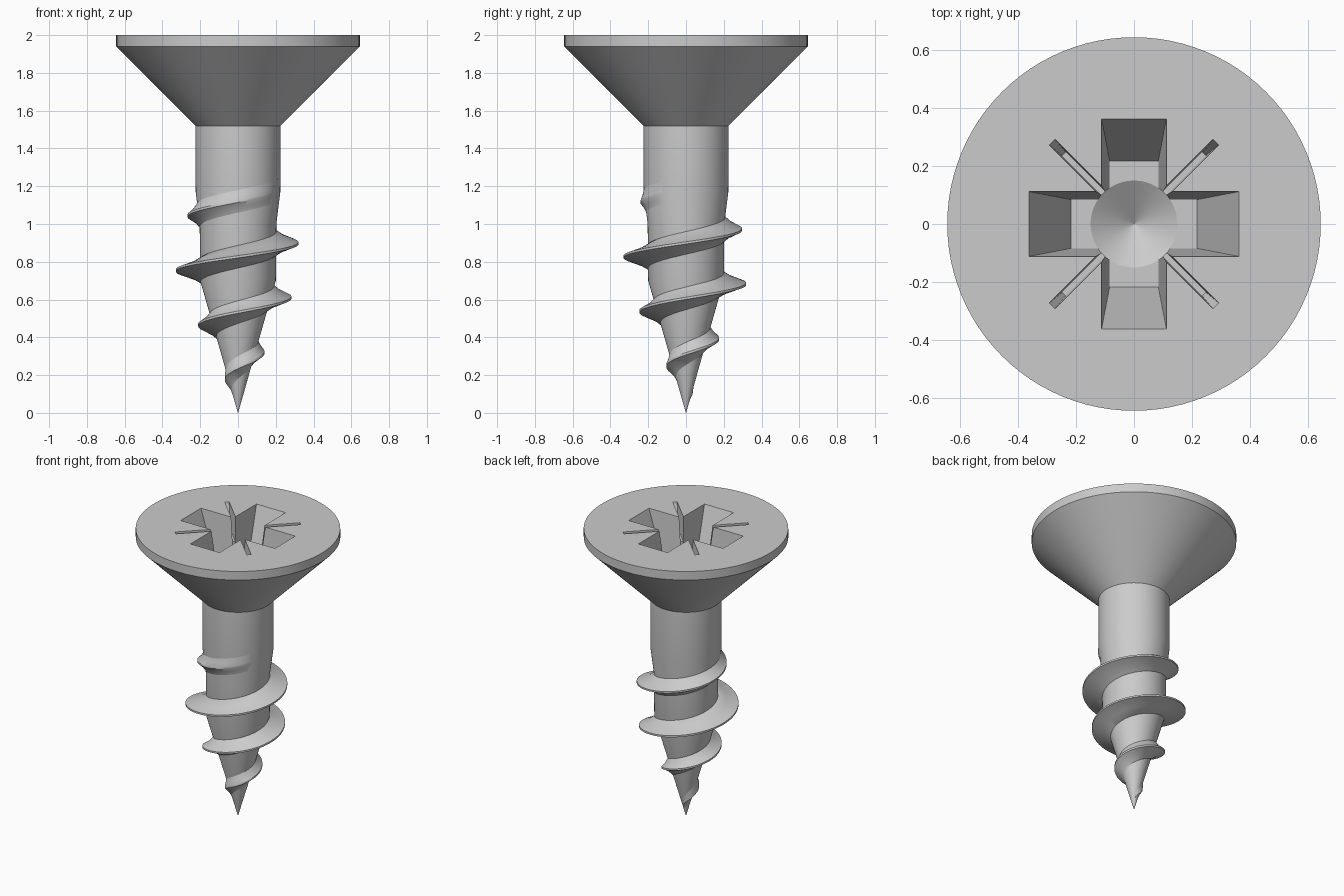
import bpy, bmesh
from math import pi, cos, sin

if "Cube" in bpy.data.objects:
    bpy.data.objects.remove(bpy.data.objects["Cube"])

SEG = 96


def make_object(name, bm):
    bmesh.ops.remove_doubles(bm, verts=bm.verts, dist=1e-5)
    bmesh.ops.recalc_face_normals(bm, faces=bm.faces)
    mesh = bpy.data.meshes.new(name)
    bm.to_mesh(mesh)
    bm.free()
    obj = bpy.data.objects.new(name, mesh)
    bpy.context.collection.objects.link(obj)
    return obj


def loft(name, rings):
    """Skin a list of closed point loops and cap both ends."""
    bm = bmesh.new()
    loops = [[bm.verts.new(p) for p in ring] for ring in rings]
    n = len(loops[0])
    for a, b in zip(loops, loops[1:]):
        for i in range(n):
            j = (i + 1) % n
            bm.faces.new((a[i], a[j], b[j], b[i]))
    bm.faces.new(loops[0][::-1])
    bm.faces.new(loops[-1])
    return make_object(name, bm)


def lathe(name, profile):
    return loft(name, [[(r * cos(2 * pi * i / SEG), r * sin(2 * pi * i / SEG), z)
                        for i in range(SEG)] for r, z in profile])


def tapered_bar(name, top, bottom, depth, angle):
    """Bar sunk below z = 2, narrowing downwards, turned about z."""
    rings = []
    for z in (2 - depth, 2.04):
        t = (z - 2 + depth) / depth
        x, y = (b + (a - b) * t for a, b in zip(top, bottom))
        rings.append([(u * x * cos(angle) - v * y * sin(angle),
                       u * x * sin(angle) + v * y * cos(angle), z)
                      for u, v in ((-1, -1), (1, -1), (1, 1), (-1, 1))])
    return loft(name, rings)


def interp(table, z):
    for (r0, z0), (r1, z1) in zip(table, table[1:]):
        if z <= z1:
            return r0 + (r1 - r0) * max(0, (z - z0) / (z1 - z0))
    return table[-1][0]


def smooth(obj):
    bpy.ops.object.select_all(action='DESELECT')
    obj.select_set(True)
    bpy.context.view_layer.objects.active = obj
    bpy.ops.object.shade_smooth_by_angle(angle=pi / 6)


# Body: point, core, shank and countersunk head
core = [(0.0005, 0), (0.2, 0.7), (0.203, 1.0), (0.224, 1.17), (0.225, 1.52)]
body = lathe("screw_body", core + [(0.645, 1.94), (0.645, 2.0)])

# Drive recess: cross arms, diagonal slits and drilled centre
cutters = [lathe("centre_cutter", [(0.0005, 1.5), (0.15, 1.6), (0.15, 1.9)])]
for k in range(2):
    cutters.append(tapered_bar("arm_cutter", (0.363, 0.112), (0.217, 0.084),
                               0.4, k * pi / 2))
    cutters.append(tapered_bar("slit_cutter", (0.4, 0.014), (0.342, 0.009),
                               0.16, pi / 4 + k * pi / 2))
bpy.context.view_layer.objects.active = body
for c in cutters:
    c.hide_render = True
    mod = body.modifiers.new("recess", 'BOOLEAN')
    mod.operation = 'DIFFERENCE'
    mod.solver = 'EXACT'
    mod.object = c
    bpy.ops.object.modifier_apply(modifier=mod.name)
for c in cutters:
    bpy.data.objects.remove(c)
smooth(body)

# Thread: right-handed helix following the core, fading out at both ends
crest = [(0.014, 0.06), (0.322, 0.69), (0.331, 0.77), (0.331, 0.83), (0.32, 0.9),
         (0.295, 0.975), (0.265, 1.05), (0.24, 1.12), (0.215, 1.19)]
PITCH = 0.2933
STEPS = 420
rings = []
for s in range(STEPS + 1):
    z = 0.06 + 1.13 * s / STEPS
    a = 2 * pi * (z - 0.9) / PITCH
    w = min(0.06, 0.4 * z)
    rc = interp(crest, z)
    low, high = interp(core, z - w), interp(core, z + w)
    section = [(low * 0.8, -w), (low, -w), (low + (rc - low) * 0.4, -w * 0.52),
               (rc, -w * 0.1), (rc, w * 0.1),
               (high + (rc - high) * 0.4, w * 0.52), (high, w), (high * 0.8, w)]
    rings.append([(r * cos(a), r * sin(a), z + dz) for r, dz in section])
smooth(loft("screw_thread", rings))
